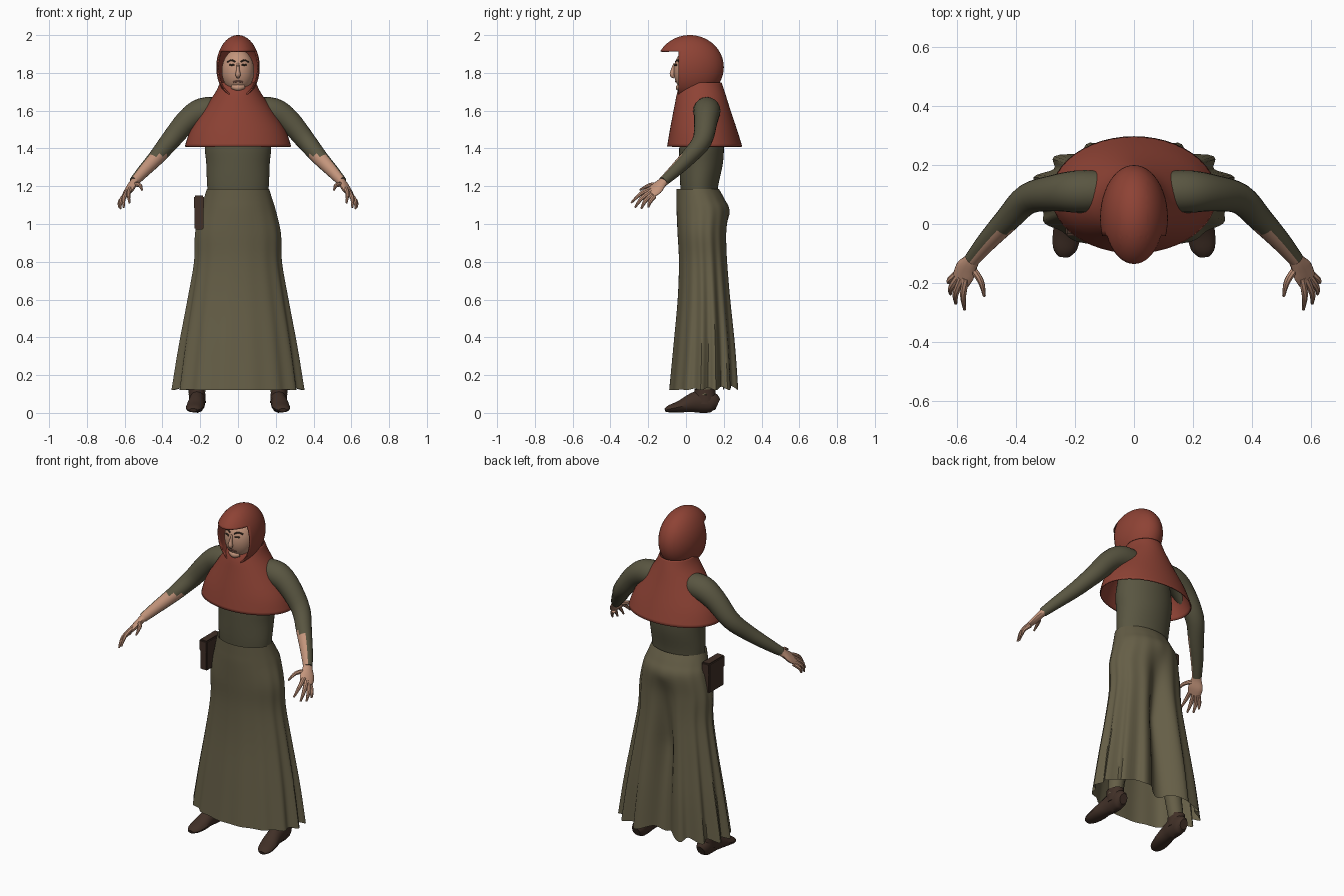
import bpy, bmesh, math
from mathutils import Vector

if "Cube" in bpy.data.objects:
    bpy.data.objects.remove(bpy.data.objects["Cube"])


def material(name, *rgb):
    m = bpy.data.materials.new(name)
    m.use_nodes = True
    color = (*rgb, 1)
    m.diffuse_color = color
    bsdf = m.node_tree.nodes["Principled BSDF"]
    bsdf.inputs["Base Color"].default_value = color
    bsdf.inputs["Roughness"].default_value = 0.9
    return m


red = material("red cloth", 0.27, 0.055, 0.035)
skirt_olive = material("skirt olive", 0.13, 0.112, 0.062)
olive = material("tunic olive", 0.1, 0.092, 0.053)
skin = material("skin", 0.55, 0.3, 0.2)
brown = material("dark leather", 0.052, 0.029, 0.02)
dark = material("brow brown", 0.05, 0.03, 0.02)
lip = material("lip", 0.3, 0.13, 0.095)
parts = []


def finish(name, bm, mats, rule=None):
    bmesh.ops.recalc_face_normals(bm, faces=bm.faces)
    if rule:
        for f in bm.faces:
            f.material_index = rule(f)
    me = bpy.data.meshes.new(name)
    bm.to_mesh(me)
    bm.free()
    for m in mats:
        me.materials.append(m)
    ob = bpy.data.objects.new(name, me)
    bpy.context.collection.objects.link(ob)
    parts.append(ob)
    return ob


def smooth(rows, k=4):
    """Catmull-Rom resampling of a list of number rows."""
    out, last = [], len(rows) - 1
    for i in range(last):
        a, b, c, d = (rows[min(max(i + o, 0), last)] for o in (-1, 0, 1, 2))
        for j in range(k):
            t = j / k
            out.append([q + 0.5 * t * (r - p + t * (2*p - 5*q + 4*r - s + t * (3*(q - r) + s - p)))
                        for p, q, r, s in zip(a, b, c, d)])
    return out + [list(rows[-1])]


def loft(name, rings, mats, caps=True, rule=None):
    bm = bmesh.new()
    loops = [[bm.verts.new(p) for p in ring] for ring in rings]
    n = len(loops[0])
    for a, b in zip(loops, loops[1:]):
        for i in range(n):
            bm.faces.new((a[i], a[(i + 1) % n], b[(i + 1) % n], b[i]))
    if caps:
        bm.faces.new(loops[0])
        bm.faces.new(loops[-1])
    return finish(name, bm, mats, rule)


def ellipse(c, u, v, n):
    return [c + u * math.cos(2 * math.pi * i / n) + v * math.sin(2 * math.pi * i / n) for i in range(n)]


def tube(name, rows, mats, side=(0, 0, 1), n=12, k=4, s=1, rule=None):
    """Rows are x, y, z, radius along side, radius across; s mirrors x."""
    rows = smooth(rows, k)
    pts = [Vector((r[0] * s, r[1], r[2])) for r in rows]
    side = Vector((side[0] * s, side[1], side[2]))
    rings = []
    for i, (p, r) in enumerate(zip(pts, rows)):
        t = (pts[min(i + 1, len(pts) - 1)] - pts[max(i - 1, 0)]).normalized()
        u = (side - t * side.dot(t)).normalized()
        rings.append(ellipse(p, u * r[3], t.cross(u) * r[4], n))
    return loft(name, rings, mats, rule=rule)


def body(name, rows, mat, n=48, caps=True):
    """Rows are z, half width, front y, back y."""
    rings = [ellipse(Vector((0, (f + b) / 2, z)), Vector((w, 0, 0)), Vector((0, (b - f) / 2, 0)), n)
             for z, w, f, b in smooth(rows)]
    return loft(name, rings, [mat], caps)


def ball(name, c, r, mat, seg=24):
    bm = bmesh.new()
    bmesh.ops.create_uvsphere(bm, u_segments=seg, v_segments=seg * 2 // 3, radius=1)
    bmesh.ops.scale(bm, vec=r, verts=bm.verts)
    bmesh.ops.translate(bm, vec=c, verts=bm.verts)
    return finish(name, bm, [mat])


# Torso and shoulder cape
body("torso", [(1.1, .15, -.02, .16), (1.2, .163, -.03, .17), (1.32, .168, -.035, .195),
               (1.42, .175, -.035, .2), (1.55, .15, -.02, .19), (1.66, .08, 0, .15)], olive)
cape = body("shoulder_cape", [(1.41, .282, -.1, .298), (1.5, .25, -.085, .27), (1.62, .172, -.062, .23),
                              (1.7, .118, -.045, .205), (1.75, .095, -.02, .188)], red, caps=False)
shell = cape.modifiers.new("cloth", "SOLIDIFY")
shell.thickness, shell.offset = 0.006, -1

# Pleated skirt with a cleft at the back
rings = []
for z, w, f, b in smooth([(1.185, .165, -.05, .175), (1.13, .182, -.05, .205), (1.07, .2, -.05, .23),
                          (.95, .226, -.045, .222), (.8, .23, -.038, .228), (.6, .262, -.045, .245),
                          (.35, .305, -.068, .27), (.12, .338, -.09, .285)], 5):
    t = (1.185 - z) / 1.065
    ring = []
    for i in range(120):
        a = 2 * math.pi * i / 120
        back = (1 - math.cos(a)) / 2
        fold = 1 + t * (0.015 + 0.075 * back) * math.cos(15 * a + math.pi)
        cleft = min(1, max(0, (t - .12) * 2.5)) * math.exp(-((a - math.pi) / 0.22) ** 2)
        y = (f + b) / 2 - (b - f) / 2 * math.cos(a) * (1 + (fold - 1) * .7) - 0.1 * cleft
        lift = 0.025 * t ** 4 * back * (1 + math.cos(15 * a)) / 2
        ring.append(Vector((w * math.sin(a) * fold, y, z + lift)))
    rings.append(ring)
loft("skirt", rings, [skirt_olive], caps=False)

# Head, neck and face
HEAD, SIZE = Vector((0, .02, 1.81)), Vector((.086, .085, .115))


def face_y(x, z):
    return HEAD.y - SIZE.y * math.sqrt(max(0, 1 - (x / SIZE.x) ** 2 - ((z - HEAD.z) / SIZE.z) ** 2))


ball("head", HEAD, SIZE, skin, 32)
tube("neck", [(0, .05, 1.6, .055, .055), (0, .03, 1.76, .05, .05)], [skin], (1, 0, 0))
tube("nose", [(0, -.058, 1.85, .006, .008), (0, -.068, 1.815, .009, .012),
              (0, -.073, 1.79, .014, .013), (0, -.062, 1.777, .008, .008)], [skin], (1, 0, 0))
tube("chin", [(-.03, -.026, 1.728, .014, .014), (0, -.037, 1.722, .018, .017),
              (.03, -.026, 1.728, .014, .014)], [skin])


def stroke(name, xz, mat, r, s=1):
    tube(name, [(x, face_y(x, z), z, r, .004) for x, z in xz], [mat], n=8, s=s)


stroke("mouth", [(-.024, 1.752), (0, 1.756), (.024, 1.752)], lip, .0045)
for s, label in ((1, "left"), (-1, "right")):
    stroke(label + "_brow", [(.014, 1.858), (.035, 1.867), (.057, 1.857)], dark, .0045, s)
    stroke(label + "_eye", [(.02, 1.84), (.033, 1.842), (.046, 1.84)], dark, .0055, s)

# Hood with the face opening cut out
bm = bmesh.new()
bmesh.ops.create_uvsphere(bm, u_segments=48, v_segments=32, radius=1)
bmesh.ops.scale(bm, vec=(.115, .18, .17), verts=bm.verts)
bmesh.ops.translate(bm, vec=(0, .02, 1.83), verts=bm.verts)
for co, no in (((0, -.04, 0), (0, 1, 0)), ((0, 0, 1.915), (0, 0, 1)),
               ((.045, 0, 0), (1, 0, 0)), ((-.045, 0, 0), (1, 0, 0))):
    bmesh.ops.bisect_plane(bm, geom=bm.verts[:] + bm.edges[:] + bm.faces[:], plane_co=co, plane_no=no)
gone = []
for f in bm.faces:
    c = f.calc_center_median()
    if (c.y < -.04 and c.z < 1.915) or (c.y < .02 and c.z < 1.72 and abs(c.x) < .045):
        gone.append(f)
bmesh.ops.delete(bm, geom=gone, context="FACES")
hood = finish("hood", bm, [red])
shell = hood.modifiers.new("cloth", "SOLIDIFY")
shell.thickness, shell.offset = 0.007, -1

# Arms, hands, legs and shoes
FINGERS = {
    "index": [(.57, -.185, 1.187), (.58, -.24, 1.16), (.575, -.29, 1.112)],
    "middle": [(.585, -.185, 1.172), (.605, -.235, 1.135), (.605, -.27, 1.087)],
    "ring": [(.595, -.178, 1.158), (.62, -.215, 1.122), (.623, -.238, 1.08)],
    "little": [(.6, -.168, 1.145), (.625, -.19, 1.118), (.63, -.2, 1.088)],
    "thumb": [(.55, -.15, 1.21), (.52, -.195, 1.205), (.508, -.245, 1.18)],
}
for s, label in ((1, "left"), (-1, "right")):
    bare = Vector((-.5 * s, -.7, .5)).normalized()

    def bare_strip(f, bare=bare):
        c = f.calc_center_median()
        return int(c.z < 1.365 and f.normal.dot(bare) > .45)

    arm = [(.1, .11, 1.6, .07), (.19, .11, 1.595, .072), (.27, .105, 1.545, .062), (.36, .085, 1.44, .052),
           (.43, .015, 1.355, .043), (.5, -.06, 1.28, .034), (.55, -.12, 1.225, .026)]
    tube(label + "_arm", [(*r, r[3]) for r in arm], [olive, skin], n=20, s=s, rule=bare_strip)
    tube(label + "_palm", [(.535, -.1, 1.24, .024, .022), (.555, -.13, 1.215, .03, .02),
                           (.573, -.16, 1.185, .042, .018), (.588, -.19, 1.162, .038, .013)],
         [skin], (.065, .03, -.05), s=s)
    for finger, path in FINGERS.items():
        tube(label + "_" + finger + "_finger",
             [(*p, r, r) for p, r in zip(path, (.013, .011, .005))], [skin], (1, 0, .3), n=8, s=s)
    tube(label + "_leg", [(.1, .09, .95, .085, .085), (.16, .09, .5, .06, .06), (.22, .1, .09, .042, .042)],
         [skirt_olive], (0, 1, 0), s=s)
    tube(label + "_shoe", [(.215, .168, .045, .03, .025), (.215, .14, .055, .053, .04),
                           (.215, .08, .06, .06, .043), (.22, .03, .052, .05, .043),
                           (.227, -.03, .034, .032, .048), (.235, -.085, .022, .02, .04),
                           (.237, -.11, .014, .01, .02)], [brown], s=s)
    tube(label + "_ankle", [(.215, .1, .05, .06, .045), (.218, .1, .125, .055, .043)],
         [brown], (0, 1, 0), s=s)

# Hip pouch with a flap
for name, size, centre in (("pouch", (.048, .14, .17), (-.206, .035, 1.055)),
                           ("pouch_flap", (.054, .15, .07), (-.206, .035, 1.115))):
    bm = bmesh.new()
    bmesh.ops.create_cube(bm, size=1)
    bmesh.ops.scale(bm, vec=size, verts=bm.verts)
    bmesh.ops.translate(bm, vec=centre, verts=bm.verts)
    bmesh.ops.bevel(bm, geom=bm.edges[:], offset=.006, segments=2, affect="EDGES")
    finish(name, bm, [brown])

bpy.ops.object.select_all(action="DESELECT")
for ob in parts:
    ob.select_set(True)
bpy.context.view_layer.objects.active = parts[0]
bpy.ops.object.shade_smooth_by_angle(angle=math.radians(40))
